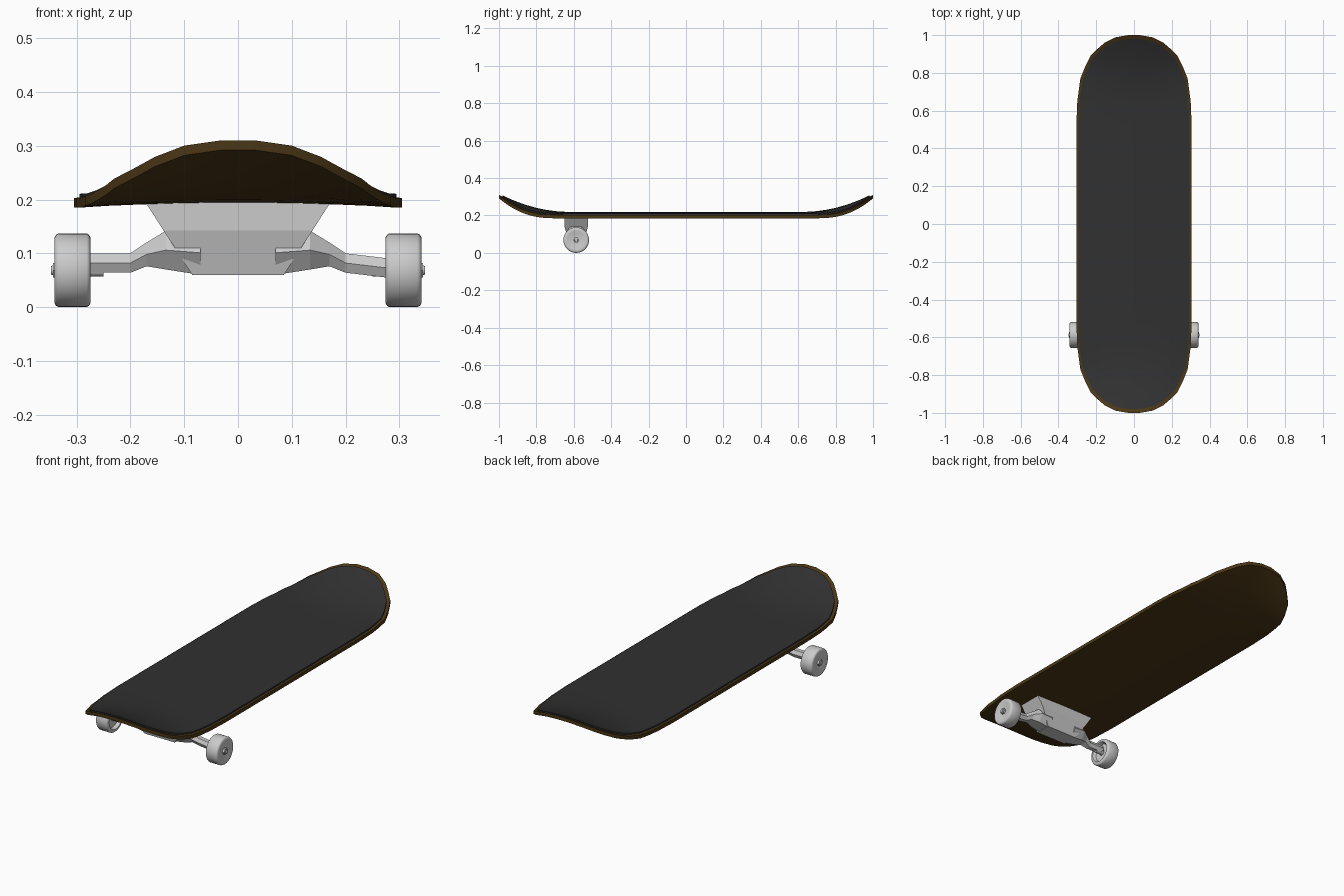
import bpy, bmesh, math
from mathutils import Vector

if "Cube" in bpy.data.objects:
    bpy.data.objects.remove(bpy.data.objects["Cube"])

OUTLINE = [(0, .305), (.53, .305), (.65, .3), (.77, .284), (.83, .26), (.89, .23),
           (.93, .19), (.96, .155), (.988, .10), (1, .03)]
TRUCK_Y, AXLE_Z = -.587, .0685


def half_width(y):
    y = min(abs(y), 1)
    for (a, wa), (b, wb) in zip(OUTLINE, OUTLINE[1:]):
        if y <= b:
            return wa + (wb - wa) * (y - a) / (b - a)
    return OUTLINE[-1][1]


def surface(x, y):
    # crowned deck with kicked-up ends
    a = abs(y)
    edge = .203 + .107 * (max(0, a - .7) / .3) ** 2.4
    mid = .212 + .098 * (max(0, a - .62) / .38) ** 2
    t = min(1, abs(x) / half_width(y))
    return mid + (edge - mid) * t * t


def finish(name, bm, color=None, angle=None):
    bmesh.ops.recalc_face_normals(bm, faces=bm.faces)
    me = bpy.data.meshes.new(name)
    bm.to_mesh(me)
    bm.free()
    ob = bpy.data.objects.new(name, me)
    bpy.context.collection.objects.link(ob)
    if color:
        mat = bpy.data.materials.new(name + "_color")
        mat.diffuse_color = (*color, 1)
        mat.use_nodes = True
        mat.node_tree.nodes["Principled BSDF"].inputs["Base Color"].default_value = mat.diffuse_color
        me.materials.append(mat)
    if angle:
        bpy.ops.object.select_all(action='DESELECT')
        bpy.context.view_layer.objects.active = ob
        ob.select_set(True)
        bpy.ops.object.shade_smooth_by_angle(angle=math.radians(angle))
    return ob


def board_layer(name, sx, sy, top, bottom, color):
    ys = [p[0] for p in OUTLINE] + [.3, .71, .8, .86]
    ys = sorted({s * y for y in ys for s in (1, -1)})
    n = 10
    bm = bmesh.new()
    grids = []
    for off in (top, bottom):
        grid = []
        for y in ys:
            row = []
            for i in range(n + 1):
                x = half_width(y) * sx * (2 * i / n - 1)
                row.append(bm.verts.new((x, y * sy, surface(x, y * sy) + off)))
            grid.append(row)
        grids.append(grid)
        for a, b in zip(grid, grid[1:]):
            for i in range(n):
                bm.faces.new((a[i], a[i + 1], b[i + 1], b[i]))
    rims = []
    for g in grids:
        rims.append(g[0] + [r[-1] for r in g[1:-1]] + g[-1][::-1]
                    + [r[0] for r in g[-2:0:-1]])
    t, b = rims
    for i in range(len(t)):
        j = (i + 1) % len(t)
        bm.faces.new((t[i], t[j], b[j], b[i]))
    return finish(name, bm, color, 35)


# deck and grip sheet
board_layer("wood_deck", 1, 1, 0, -.018, (.07, .038, .008))
board_layer("grip_sheet", .965, .98, .007, -.004, (.03, .03, .03))

# truck body: tapered block, narrowing below the base
bm = bmesh.new()
for x, d, z in ((.172, .063, .195), (.138, .063, .142), (.085, .04, .06)):
    for sx in (1, -1):
        for sy in (1, -1):
            bm.verts.new((sx * x, TRUCK_Y + sy * d, z))
bmesh.ops.convex_hull(bm, input=bm.verts)
bmesh.ops.dissolve_limit(bm, angle_limit=.02, verts=bm.verts, edges=bm.edges)
finish("truck_body", bm)


# hanger arms: lofted six-sided sections (x, half depth, bottom, top)
def hanger_arm(name, side, drop):
    bm = bmesh.new()
    rings = []
    for x, d, lo, hi in ((.07, .06, .06, .142), (.134, .056, .07, .142),
                         (.17, .035, .076, .12), (.2, .02, .064, .1),
                         (.284, .02, .064 - drop, .1 - drop)):
        m = (lo + hi) / 2
        pts = ((-d, m), (-d * .55, lo), (d * .55, lo), (d, m), (d * .55, hi), (-d * .55, hi))
        rings.append([bm.verts.new((side * x, TRUCK_Y + y, z)) for y, z in pts])
    for a, b in zip(rings, rings[1:]):
        for i in range(6):
            j = (i + 1) % 6
            bm.faces.new((a[i], a[j], b[j], b[i]))
    bm.faces.new(rings[0])
    bm.faces.new(rings[-1])
    finish(name, bm)


# turned parts around the axle line, profile of (x, radius)
def turned(name, side, profile, seg, closed, angle):
    bm = bmesh.new()
    rings = []
    for x, r in profile:
        rings.append([bm.verts.new((side * x, TRUCK_Y + r * math.cos(2 * math.pi * k / seg),
                                    AXLE_Z + r * math.sin(2 * math.pi * k / seg)))
                      for k in range(seg)])
    pairs = list(zip(rings, rings[1:]))
    if closed:
        pairs.append((rings[-1], rings[0]))
    else:
        bm.faces.new(rings[0])
        bm.faces.new(rings[-1])
    for a, b in pairs:
        for i in range(seg):
            j = (i + 1) % seg
            bm.faces.new((a[i], a[j], b[j], b[i]))
    finish(name, bm, None, angle)


WHEEL = [(.29, .014), (.29, .045), (.274, .052), (.274, .061), (.277, .066), (.281, .0685),
         (.333, .0685), (.338, .066), (.341, .061), (.341, .05), (.334, .03), (.334, .014)]
for side, word, drop in ((1, "right", .01), (-1, "left", 0)):
    hanger_arm("hanger_arm_" + word, side, drop)
    turned("wheel_" + word, side, WHEEL, 32, True, 35)
    turned("axle_" + word, side, [(.25, .012), (.334, .012), (.347, .008)], 12, False, 35)
    turned("axle_nut_" + word, side, [(.33, .016), (.344, .016)], 6, False, 20)
